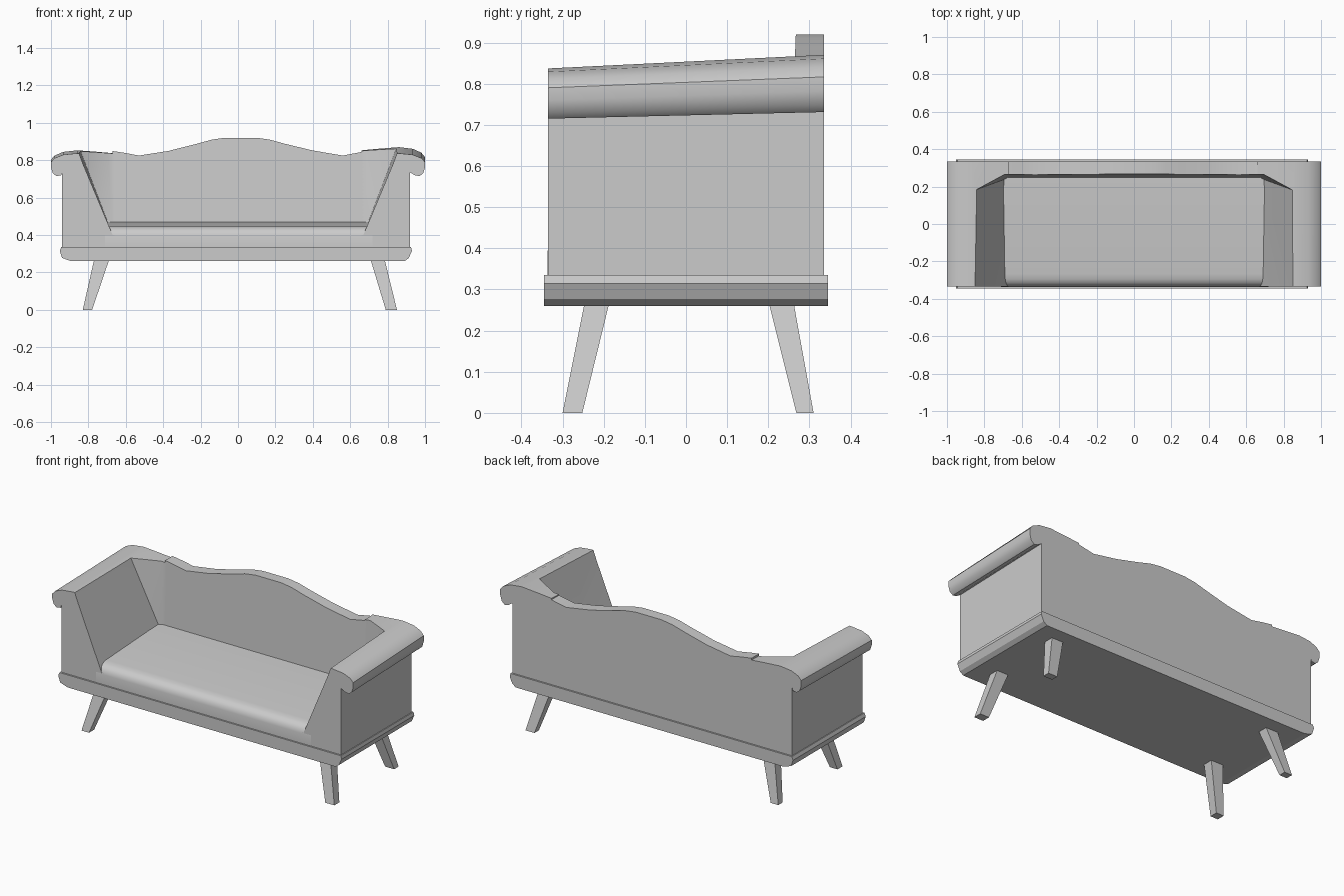
import bpy, bmesh

if "Cube" in bpy.data.objects:
    bpy.data.objects.remove(bpy.data.objects["Cube"])


def finish(name, bm, smooth=None):
    bmesh.ops.recalc_face_normals(bm, faces=bm.faces)
    me = bpy.data.meshes.new(name)
    bm.to_mesh(me)
    bm.free()
    ob = bpy.data.objects.new(name, me)
    bpy.context.collection.objects.link(ob)
    if smooth:
        smooth_object(ob, smooth)
    return ob


def activate(ob):
    bpy.ops.object.select_all(action='DESELECT')
    ob.select_set(True)
    bpy.context.view_layer.objects.active = ob


def smooth_object(ob, angle):
    activate(ob)
    bpy.ops.object.shade_smooth_by_angle(angle=angle)


def loft(name, a, b, smooth=None):
    """Solid between two matching closed loops."""
    bm = bmesh.new()
    va = [bm.verts.new(p) for p in a]
    vb = [bm.verts.new(p) for p in b]
    n = len(va)
    bm.faces.new(va)
    bm.faces.new(vb[::-1])
    for i in range(n):
        j = (i + 1) % n
        bm.faces.new((va[j], va[i], vb[i], vb[j]))
    return finish(name, bm, smooth)


def prism_y(name, prof, y0, y1, smooth=None):
    return loft(name, [(x, y0, z) for x, z in prof],
                [(x, y1, z) for x, z in prof], smooth)


def carve(ob, cutter):
    activate(ob)
    m = ob.modifiers.new("carve", 'BOOLEAN')
    m.operation = 'DIFFERENCE'
    m.solver = 'EXACT'
    m.object = cutter
    bpy.ops.object.modifier_apply(modifier=m.name)
    smooth_object(ob, 0.6)


# hollow of the seating space: flared sides, chamfered rear corners
hollow = bmesh.new()
for s in (-1, 1):
    for p in ((0.67, -0.6, 0.40), (0.67, 0.247, 0.40),
              (0.90, -0.6, 0.95), (0.88, 0.17, 0.95), (0.70, 0.268, 0.95)):
        hollow.verts.new((s * p[0], p[1], p[2]))
bmesh.ops.convex_hull(hollow, input=hollow.verts)
cutter = finish("hollow_cutter", hollow)
cutter.hide_render = True

# rolled arms, rising slightly to the rear
for name, s, out, lift in (("right_arm", 1, 0.92, 0.033), ("left_arm", -1, 0.94, 0.016)):
    prof = [(0.66, 0.33), (out, 0.33), (out, 0.735), (0.945, 0.72), (0.97, 0.715),
            (0.99, 0.73), (1.0, 0.76), (1.0, 0.79), (0.98, 0.811),
            (0.935, 0.829), (0.86, 0.837), (0.76, 0.83), (0.66, 0.822)]

    def rise(z):
        return z + lift * max(0, z - 0.6) / 0.237
    arm = loft(name, [(s * x, -0.335, z) for x, z in prof],
               [(s * x, 0.335, rise(z)) for x, z in prof])
    carve(arm, cutter)

# camel-shaped back
crest = [(-0.67, 0.849), (-0.61, 0.84), (-0.53, 0.825), (-0.37, 0.85), (-0.22, 0.888),
         (-0.14, 0.91), (-0.07, 0.92), (0.10, 0.92), (0.17, 0.91), (0.25, 0.888),
         (0.40, 0.852), (0.56, 0.825), (0.67, 0.846)]
back = prism_y("back", [(0.67, 0.33), (-0.67, 0.33)] + crest, 0.23, 0.335)
carve(back, cutter)
bpy.data.objects.remove(cutter)

# seat with rounded front edge
side = [(-0.336, 0.33), (-0.336, 0.395), (-0.33, 0.418), (-0.315, 0.435),
        (-0.295, 0.444), (-0.265, 0.449), (0.26, 0.469), (0.26, 0.33)]
loft("seat", [(-0.71, y, z) for y, z in side], [(0.72, y, z) for y, z in side], 0.7)

# base rail
prism_y("base", [(-0.945, 0.335), (-0.953, 0.315), (-0.94, 0.277), (-0.89, 0.26),
                 (0.89, 0.26), (0.913, 0.277), (0.93, 0.315), (0.925, 0.335)],
        -0.345, 0.345)


# splayed tapered legs
def rect(x0, x1, y0, y1, z):
    return [(x0, y0, z), (x1, y0, z), (x1, y1, z), (x0, y1, z)]


for lr, top_x, foot_x in (("left", (-0.77, -0.69), (-0.83, -0.78)),
                          ("right", (0.71, 0.785), (0.79, 0.85))):
    for fb, top_y, foot_y in (("front", (-0.247, -0.187), (-0.30, -0.252)),
                              ("back", (0.202, 0.262), (0.268, 0.31))):
        loft(f"{fb}_{lr}_leg", rect(*foot_x, *foot_y, 0), rect(*top_x, *top_y, 0.265))
